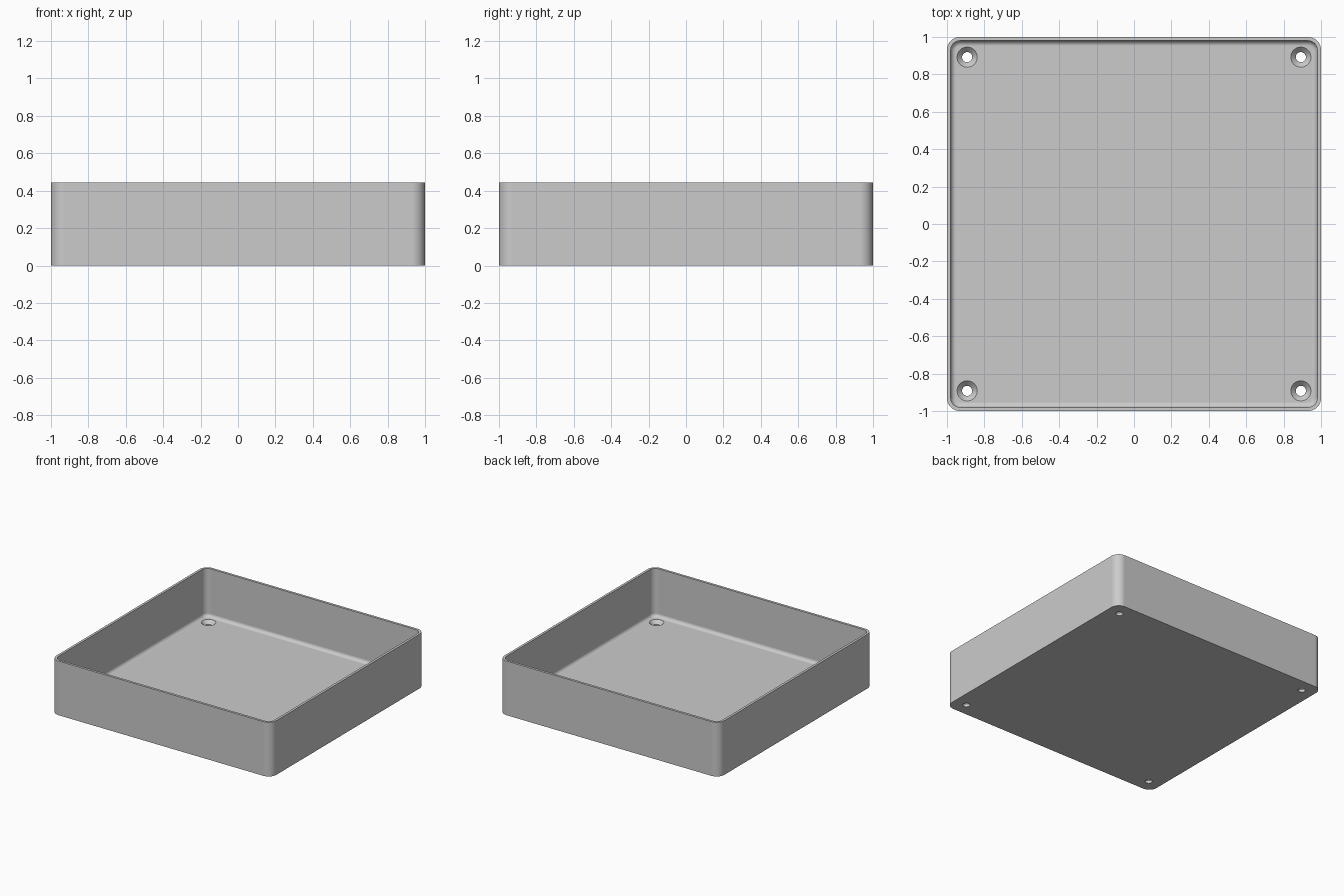
import bpy, bmesh
from math import sin, cos, pi

cube = bpy.data.objects.get("Cube")
if cube:
    bpy.data.objects.remove(cube, do_unlink=True)

HALF, HEIGHT, FLOOR = 1.0, 0.445, 0.05
CORNER, WALL, FILLET = 0.07, 0.02, 0.028
HOLE_AT = 0.892

grey = bpy.data.materials.new("light grey")
grey.use_nodes = True
grey.diffuse_color = (0.6, 0.6, 0.6, 1)
grey.node_tree.nodes["Principled BSDF"].inputs["Base Color"].default_value = (0.6, 0.6, 0.6, 1)


def rounded_square(inset, z, steps=10):
    """Points of a square with rounded corners, shrunk by inset."""
    centre, radius = HALF - CORNER, CORNER - inset
    points = []
    for quarter, (sx, sy) in enumerate([(1, 1), (-1, 1), (-1, -1), (1, -1)]):
        for i in range(steps + 1):
            a = (quarter + i / steps) * pi / 2
            points.append((sx * centre + radius * cos(a), sy * centre + radius * sin(a), z))
    return points


def circle(radius, z, x, y, steps=32):
    return [(x + radius * cos(2 * pi * i / steps), y + radius * sin(2 * pi * i / steps), z)
            for i in range(steps)]


def loft(name, rings):
    """Closed solid through a list of rings, capped at both ends."""
    bm = bmesh.new()
    loops = [[bm.verts.new(p) for p in ring] for ring in rings]
    for a, b in zip(loops, loops[1:]):
        for i in range(len(a)):
            j = (i + 1) % len(a)
            bm.faces.new((a[i], a[j], b[j], b[i]))
    bm.faces.new(loops[0][::-1])
    bm.faces.new(loops[-1])
    bmesh.ops.recalc_face_normals(bm, faces=bm.faces)
    mesh = bpy.data.meshes.new(name)
    bm.to_mesh(mesh)
    bm.free()
    mesh.materials.append(grey)
    obj = bpy.data.objects.new(name, mesh)
    bpy.context.collection.objects.link(obj)
    return obj


# Open tray: outer wall, rim, inner wall, filleted floor
rings = [rounded_square(0, 0), rounded_square(0, HEIGHT), rounded_square(WALL, HEIGHT)]
for i in range(9):
    a = i / 8 * pi / 2
    rings.append(rounded_square(WALL + FILLET * (1 - cos(a)), FLOOR + FILLET * (1 - sin(a))))
tray = loft("tray", rings)
bpy.context.view_layer.objects.active = tray
tray.select_set(True)

# Countersunk screw hole in each corner
for sx in (-1, 1):
    for sy in (-1, 1):
        x, y = sx * HOLE_AT, sy * HOLE_AT
        cutter = loft("hole_cutter", [circle(0.027, -0.02, x, y), circle(0.027, 0.022, x, y),
                                      circle(0.054, FLOOR, x, y), circle(0.054, FLOOR + 0.05, x, y)])
        cutter.hide_render = True
        cut = tray.modifiers.new("screw_hole", "BOOLEAN")
        cut.operation, cut.solver, cut.object = "DIFFERENCE", "EXACT", cutter
        bpy.ops.object.modifier_apply(modifier=cut.name)
        bpy.data.objects.remove(cutter, do_unlink=True)

# Smooth corners and fillets, flat walls and floor
bpy.ops.object.shade_smooth_by_angle(angle=pi / 6)
weighted = tray.modifiers.new("weighted_normals", "WEIGHTED_NORMAL")
weighted.keep_sharp = True
